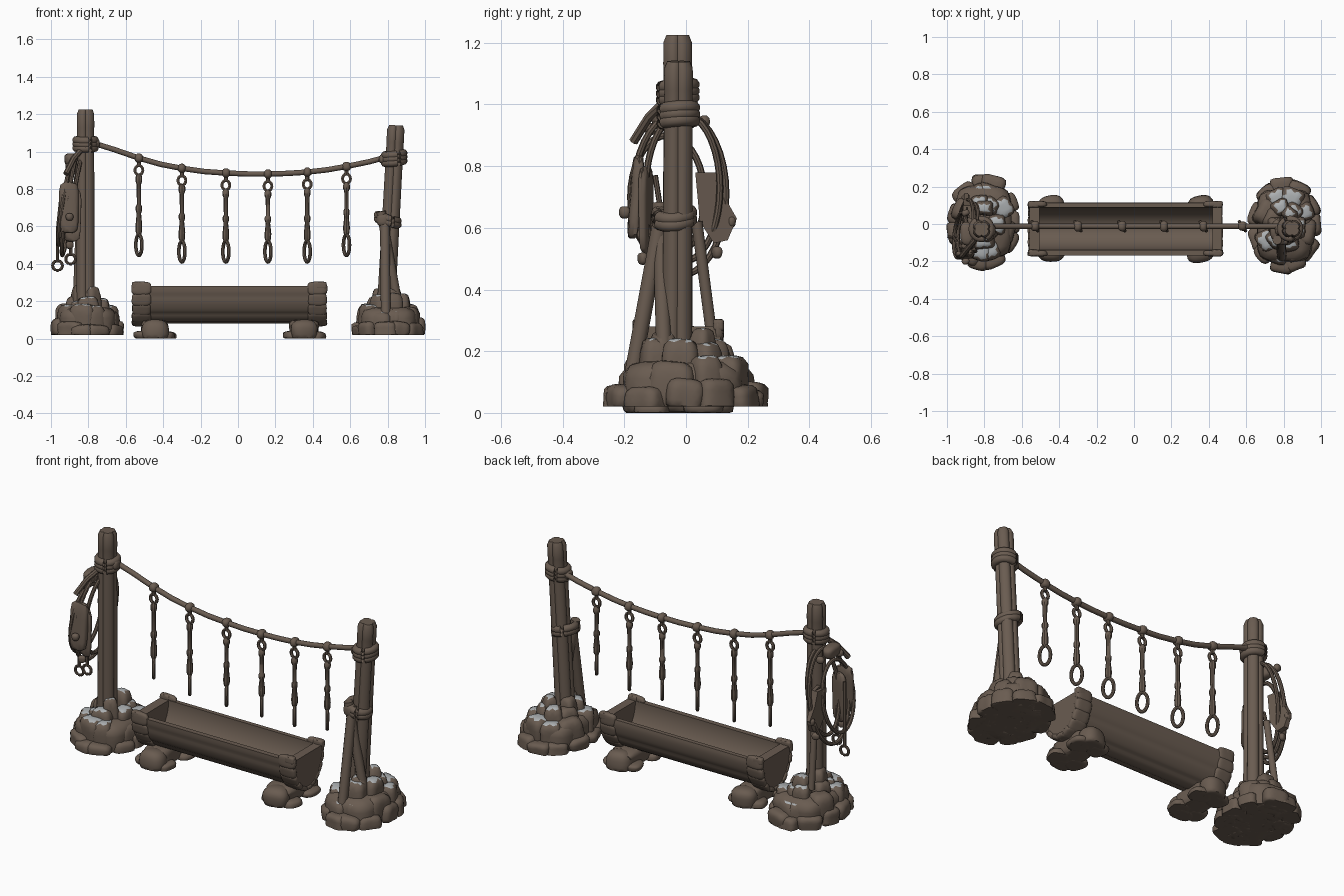
import bpy, bmesh, math, random
from mathutils import Vector, Matrix

if "Cube" in bpy.data.objects:
    bpy.data.objects.remove(bpy.data.objects["Cube"])

random.seed(11)
TAU = math.tau


def material(name, col):
    m = bpy.data.materials.new(name)
    m.diffuse_color = (*col, 1)
    m.use_nodes = True
    m.node_tree.nodes["Principled BSDF"].inputs["Base Color"].default_value = m.diffuse_color
    return m


BROWN = material("weathered brown", (0.142, 0.106, 0.081))
SNOW = material("pale snow", (0.41, 0.43, 0.44))


def finish(name, bm, angle=40):
    bmesh.ops.recalc_face_normals(bm, faces=bm.faces)
    me = bpy.data.meshes.new(name)
    bm.to_mesh(me)
    bm.free()
    me.materials.append(BROWN)
    me.materials.append(SNOW)
    me.shade_smooth()
    me.set_sharp_from_angle(angle=math.radians(angle))
    ob = bpy.data.objects.new(name, me)
    bpy.context.collection.objects.link(ob)


def tube(bm, path, radius, n=10, closed=False, lobes=0, depth=0.0):
    """Sweep a round or lobed section along a path."""
    pts = [Vector(p) for p in path]
    radii = radius if isinstance(radius, list) else [radius] * len(pts)
    rings = []
    for i, p in enumerate(pts):
        a = pts[i - 1] if i or closed else p
        b = pts[(i + 1) % len(pts)] if closed or i < len(pts) - 1 else p
        t = (b - a).normalized()
        ref = Vector((0, 1, 0)) if abs(t.y) < 0.9 and not closed else Vector((1, 0, 0))
        if closed and abs(t.x) > 0.9:
            ref = Vector((0, 1, 0))
        u = t.cross(ref).normalized()
        v = t.cross(u)
        ring = []
        for k in range(n):
            w = TAU * k / n
            r = radii[i] * (1 - depth * (1 - abs(math.sin(lobes * w / 2))) ** 2) if lobes else radii[i]
            ring.append(bm.verts.new(p + (u * math.cos(w) + v * math.sin(w)) * r))
        rings.append(ring)
    for i in range(len(rings) if closed else len(rings) - 1):
        a, b = rings[i], rings[(i + 1) % len(rings)]
        for k in range(n):
            bm.faces.new((a[k], a[(k + 1) % n], b[(k + 1) % n], b[k]))
    if not closed:
        bm.faces.new(rings[0])
        bm.faces.new(rings[-1])


def loop(center, u, v, ru, rv, n=24):
    c, u, v = Vector(center), Vector(u), Vector(v)
    return [c + u * ru * math.cos(TAU * i / n) + v * rv * math.sin(TAU * i / n) for i in range(n)]


def stone(bm, c, size, turn=0.0, floor=0.0, snow=False, rough=0.1, tilt=0.0, power=5):
    """Rounded block with a little irregularity, cut flat at the floor."""
    vs = bmesh.ops.create_icosphere(bm, subdivisions=3, radius=1)["verts"]
    rot = Matrix.Rotation(turn, 3, 'Z') @ Matrix.Rotation(tilt, 3, 'X')
    ph = [random.uniform(0, TAU) for _ in range(3)]
    for v in vs:
        p = v.co.normalized()
        p /= sum(abs(q) ** power for q in p) ** (1 / power)
        k = 1 + rough * (math.sin(2.3 * p.x + ph[0]) + math.sin(2.7 * p.y + ph[1]) + math.sin(2 * p.z + ph[2])) / 2
        v.co = Vector(c) + rot @ Vector((p.x * size[0] * k, p.y * size[1] * k, p.z * size[2]))
        v.co.z = max(v.co.z, floor)
    if snow:
        top = max(v.co.z for v in vs)
        for f in {f for v in vs for f in v.link_faces}:
            f.normal_update()
            if f.normal.z > 0.84 and f.calc_center_median().z > top - 0.035:
                f.material_index = 1


# rock piles around both posts: (count, radius x, radius y, top, stone size)
TIERS = [(11, .145, .205, .10, .06), (8, .115, .155, .175, .062), (6, .068, .10, .23, .054), (3, .05, .075, .27, .045)]
for side, cx, cy in (("left", -.803, .012), ("right", .805, -.008)):
    bm = bmesh.new()
    stone(bm, (cx, cy, .08), (.15, .19, .09), floor=.02, rough=.02)
    for t, (n, rx, ry, top, s) in enumerate(TIERS):
        for i in range(n):
            a = TAU * (i + random.uniform(-.2, .2)) / n + t * .4
            h = top + random.uniform(-.03, .015)
            k = random.uniform(.85, 1.15)
            stone(bm, (cx + rx * math.cos(a), cy + ry * math.sin(a), h / 2), (s * .85, s * k, h / 2), a,
                  .02, t > 0 and (i + t) % 4 != 0, power=4.5, tilt=random.uniform(-.12, .12))
    finish(side + "_rock_pile", bm, 50)

# lobed timber posts with chamfered tops
for side, base, top in (("left", (-.815, -.027, .05), (-.815, -.027, 1.225)),
                        ("right", (.785, -.03, .05), (.845, -.024, 1.14))):
    bm = bmesh.new()
    b, t = Vector(base), Vector(top)
    steps = [0, .3, .6, .85, .915, .92, .98, 1]
    tube(bm, [b.lerp(t, s) for s in steps], [.054, .052, .051, .05, .05, .051, .05, .04], 40, lobes=4, depth=.2)
    finish(side + "_post", bm)

# rope wrapped around posts
bm = bmesh.new()
wraps = [(-.815, -.027, 1.04, 3, .05, 0), (.835, -.025, .965, 3, .05, .12), (.80, -.038, .635, 2, .054, -.3)]
for x, y, z, n, r, tilt in wraps:
    for i in range(n):
        zz = z + (i - (n - 1) / 2) * .021
        tube(bm, loop((x, y, zz), (1, 0, tilt), (0, 1, .08), r, r), .021, 10, True)
stone(bm, (-.765, -.03, 1.045), (.028, .032, .027), power=2.5)
stone(bm, (.782, -.03, .96), (.03, .03, .026), power=2.5)
stone(bm, (.775, -.085, .635), (.034, .032, .036), power=2.5)
finish("post_rope_wraps", bm)

# bracing poles
bm = bmesh.new()
for a, b, r in (((.79, -.175, .12), (.785, -.075, .66), .026), ((.86, -.07, .15), (.765, -.085, .68), .025),
                ((-.865, .09, .2), (-.85, .035, .62), .018)):
    tube(bm, [a, b], r, 12)
finish("bracing_poles", bm)

# sagging line between the posts
LINE = [(-.79, 1.05), (-.66, 1.01), (-.53, .965), (-.415, .932), (-.30, .91), (-.18, .893), (-.065, .885), (.05, .88),
        (.16, .88), (.265, .883), (.37, .89), (.475, .902), (.58, .92), (.70, .945), (.83, .98)]
bm = bmesh.new()
tube(bm, [(x, -.012, z) for x, z in LINE], .0145, 10)
finish("sagging_rope", bm)

# six hanging tethers: knot, ring, strap and end loop
bm = bmesh.new()
ACROSS = (-.56, .83, 0)
for i in range(2, 13, 2):
    x, z = LINE[i]
    stone(bm, (x, -.012, z), (.022, .026, .025), power=2.4)
    drop = .51 if i in (2, 12) else .475
    zr = z - .065
    tube(bm, loop((x, -.012, zr), (1, 0, 0), (0, 0, 1), .021, .025, 16), .009, 6, True)
    tube(bm, [(x, -.012, z), (x, -.012, zr + .02)], .011, 8)
    profile = [.010, .018, .018, .012, .011, .017, .017, .012, .018, .017, .012]
    heights = [0, .05, .12, .17, .5, .54, .6, .65, .85, .95, 1]
    z0, z1 = zr - .02, drop + .045
    tube(bm, [(x, -.012, z0 + (z1 - z0) * h) for h in heights], profile, 8)
    tube(bm, loop((x, -.012, drop - .01), ACROSS, (0, 0, 1), .029, .056), .0095, 8, True)
finish("hanging_tethers", bm)

# hollow log trough: grooved half-round section run along x
bm = bmesh.new()
N, CY, TOP = 48, -.025, .28
section = []
for i in range(N + 1):
    a = math.pi + math.pi * i / N
    g = 1 - .035 * (1 - abs(math.sin(a * 5.5))) ** 2
    section.append((CY + .143 * g * math.cos(a), TOP + .2 * g * math.sin(a)))
for i in range(N, -1, -1):
    a = math.pi + math.pi * i / N
    section.append((CY + .113 * math.cos(a), TOP + .155 * math.sin(a)))
rows = [[bm.verts.new((x, y, z)) for y, z in section] for x in (-.54, .445)]
for k in range(len(section)):
    j = (k + 1) % len(section)
    bm.faces.new((rows[0][k], rows[0][j], rows[1][j], rows[1][k]))
finish("trough_log", bm)

# trough end boards and bark chunks around each rim
for side, x0, x1 in (("left", -.56, -.505), ("right", .42, .47)):
    bm = bmesh.new()
    rows = [[bm.verts.new((x, CY + .14 * math.cos(math.pi * (1 + i / 24)), TOP + .198 * math.sin(math.pi * (1 + i / 24))))
             for i in range(25)] for x in (x0, x1)]
    for k in range(25):
        j = (k + 1) % 25
        bm.faces.new((rows[0][k], rows[0][j], rows[1][j], rows[1][k]))
    bm.faces.new(rows[0])
    bm.faces.new(rows[1])
    xc, s = (-.516, -1) if side == "left" else (.424, 1)
    for i in range(11):
        a = math.pi * (1 + i / 10)
        slope = math.atan2(.19 * math.cos(a), -.13 * math.sin(a))
        stone(bm, (xc, CY + .132 * math.cos(a), TOP - .012 + .187 * math.sin(a)),
              (.051, .016, .036), rough=.05, tilt=slope - math.pi / 2, power=4)
    for y in (-.13, .13):
        stone(bm, (xc + s * .02, CY + y, TOP + .004), (.031, .018, .02), rough=.04)
    finish(side + "_trough_end", bm)

# stone feet below the trough
for side, x in (("left", -.445), ("right", .355)):
    bm = bmesh.new()
    stone(bm, (x, CY, .05), (.075, .13, .05))
    for y in (-.11, .06):
        stone(bm, (x - .05, y, .018), (.06, .06, .024), .15, power=3)
        stone(bm, (x + .05, y, .015), (.06, .06, .024), -.2, power=3)
    for y in (-.145, .098):
        stone(bm, (x, y, .04), (.07, .057, .062), .1, power=2.8)
    finish(side + "_trough_foot", bm)

# tack hung on the left post: looped straps
bm = bmesh.new()
for x, y, z, ry, rz in ((-.90, -.02, .71, .15, .265), (-.87, -.01, .73, .12, .24), (-.93, -.06, .70, .12, .20)):
    tube(bm, loop((x, y, z), (.1, 1, 0), (.15, 0, 1), ry, rz, 36), .011, 8, True)
tube(bm, [(-.83, -.06, 1.02), (-.88, -.12, .96), (-.92, -.17, .88)], .015, 8)
for x, y, zt, zb in ((-.965, -.07, .77, .39), (-.895, -.10, .62, .425)):
    tube(bm, [(x + .02, y - .03, zt), (x, y, (zt + zb) / 2), (x, y, zb + .025)], .009, 8)
    tube(bm, loop((x, y, zb), (1, 0, 0), (0, 0, 1), .026, .026, 18), .008, 8, True)
for y, z in ((-.115, .92), (.06, .945), (.145, .62), (-.2, .65), (-.14, .50), (.10, .52)):
    stone(bm, (-.90, y, z), (.02, .016, .02), .4, power=2.6)
finish("tack_straps", bm)

# tack pads and curved side flaps
bm = bmesh.new()
stone(bm, (-.905, -.165, .70), (.05, .018, .135), .1, tilt=-.08)
stone(bm, (-.885, -.13, .66), (.05, .014, .14), -.3)
stone(bm, (-.895, -.05, .955), (.035, .06, .035), .1, power=3)
flap = [(.03, .78), (.10, .78), (.125, .70), (.165, .63), (.135, .56), (.09, .55), (.045, .62)]
for x, lean in ((-.86, -.2), (-.90, .1)):
    front, back = ([bm.verts.new((x + lean * (y - .03) + d, y, z)) for y, z in flap] for d in (0, -.02))
    bm.faces.new(front)
    bm.faces.new(back)
    for k in range(len(flap)):
        j = (k + 1) % len(flap)
        bm.faces.new((front[k], front[j], back[j], back[k]))
finish("tack_pads", bm)
